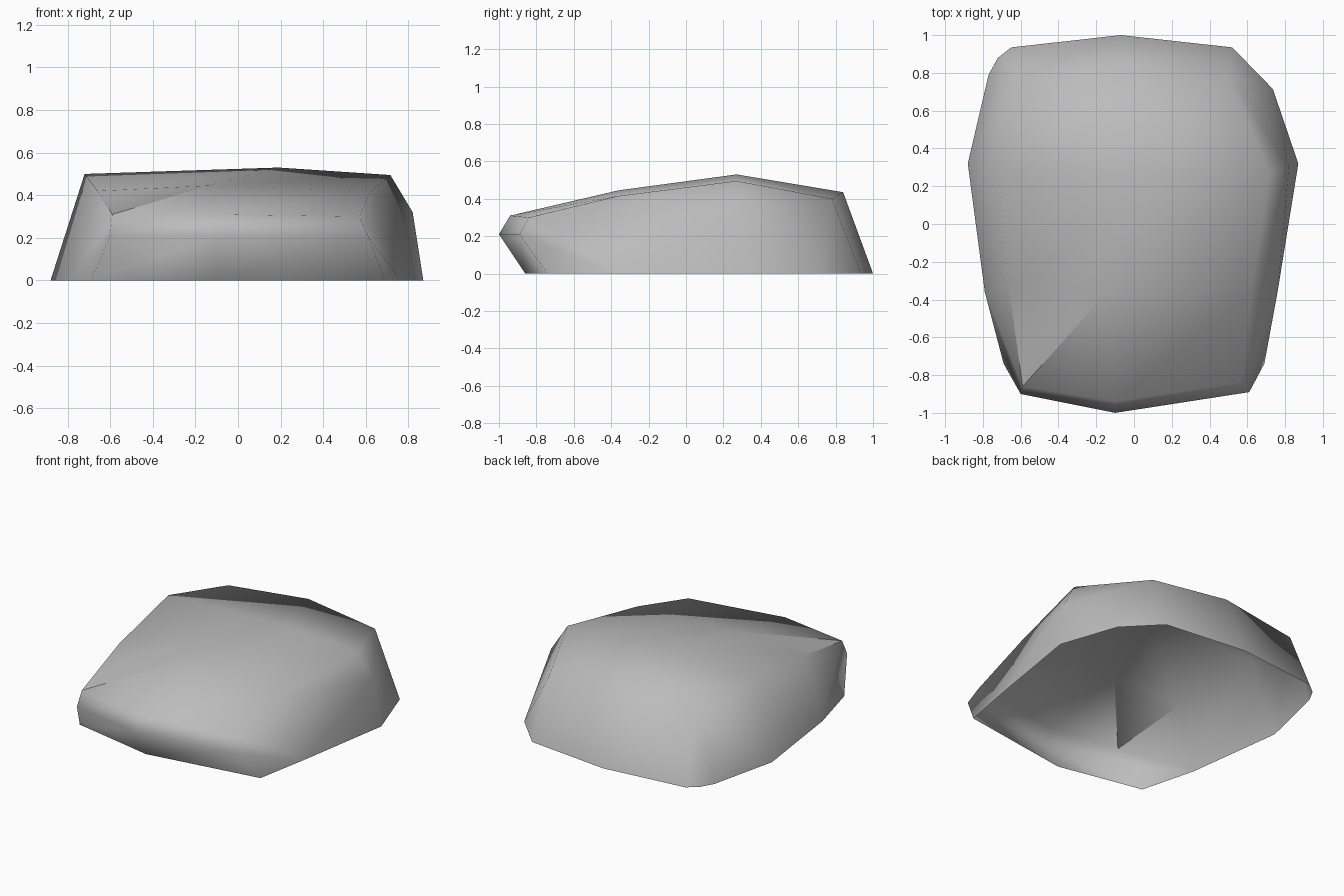
import bpy
import bmesh

cube = bpy.data.objects.get("Cube")
if cube:
    bpy.data.objects.remove(cube, do_unlink=True)

# Spine rows from front foot over the crown to back foot: right, middle, left
SPINE = {
    "front_foot": [(-.69, -.74, 0), (-.1, -.86, 0), (.69, -.74, 0)],
    "front_bulge": [(-.6, -.9, .21), (-.1, -1, .21), (.61, -.89, .21)],
    "front_brow": [(-.59, -.86, .31), (-.1, -.94, .31), (.57, -.84, .3)],
    "slope": [(-.66, -.35, .42), (-.14, -.36, .445), (.62, -.36, .415)],
    "ridge": [(-.72, .27, .5), (.19, .27, .53), (.715, .27, .495)],
    "back_brow": [(-.62, .78, .4), (-.05, .84, .435), (.5, .78, .4)],
    "back_foot": [(-.65, .935, 0), (-.07, 1, 0), (.52, .935, 0)],
}
# Ground points along each flank, front to back
RIGHT_FOOT = [(-.79, -.36, 0), (-.88, .32, 0), (-.77, .79, 0), (-.72, .88, 0)]
LEFT_FOOT = [(.76, -.36, 0), (.87, .32, 0), (.735, .715, 0)]
LEFT_SHOULDER = (.82, .3, .32)

bm = bmesh.new()
rows = {name: [bm.verts.new(p) for p in pts] for name, pts in SPINE.items()}


def skin(*verts):
    return bm.faces.new(verts)


# Front, top and back surface
names = list(rows)
for low, high in zip(names, names[1:]):
    for c in range(2):
        a, b = rows[low][c], rows[low][c + 1]
        d, e = rows[high][c], rows[high][c + 1]
        if low == "front_brow" and c == 0:
            skin(a, b, e)
            skin(a, e, d)
        else:
            skin(a, b, e, d)


def flank_front(column, foot):
    """Flank faces from the front corner to the slope row."""
    base, bulge, brow, slope = (rows[n][column] for n in names[:4])
    skin(base, foot[0], bulge)
    skin(bulge, foot[0], brow)
    skin(foot[0], slope, brow)


# Right flank
foot = [bm.verts.new(p) for p in RIGHT_FOOT]
slope, ridge, brow, end = (rows[n][0] for n in names[3:])
flank_front(0, foot)
skin(foot[0], foot[1], ridge, slope)
skin(foot[1], foot[2], brow, ridge)
skin(foot[2], foot[3], brow)
skin(foot[3], end, brow)

# Left flank with its raised shoulder
foot = [bm.verts.new(p) for p in LEFT_FOOT]
shoulder = bm.verts.new(LEFT_SHOULDER)
slope, ridge, brow, end = (rows[n][2] for n in names[3:])
flank_front(2, foot)
skin(foot[0], foot[1], shoulder, slope)
skin(slope, shoulder, ridge)
skin(foot[1], foot[2], shoulder)
skin(shoulder, foot[2], brow)
skin(shoulder, brow, ridge)
skin(foot[2], end, brow)

bmesh.ops.recalc_face_normals(bm, faces=bm.faces)
top = max(bm.faces, key=lambda f: f.calc_center_median().z)
if top.normal.z < 0:
    bmesh.ops.reverse_faces(bm, faces=bm.faces)

# Smooth everywhere, with a crease fanning from one front corner
for face in bm.faces:
    face.smooth = True
corner = rows["front_brow"][0]
for target in rows["slope"][:2]:
    edge = bm.edges.get((corner, target))
    if edge:
        edge.smooth = False

mesh = bpy.data.meshes.new("rock")
bm.to_mesh(mesh)
bm.free()
rock = bpy.data.objects.new("rock", mesh)
bpy.context.collection.objects.link(rock)

# Stone grey
stone = bpy.data.materials.new("stone_grey")
stone.use_nodes = True
colour = (.5, .5, .5, 1)
stone.diffuse_color = colour
stone.node_tree.nodes["Principled BSDF"].inputs["Base Color"].default_value = colour
mesh.materials.append(stone)
